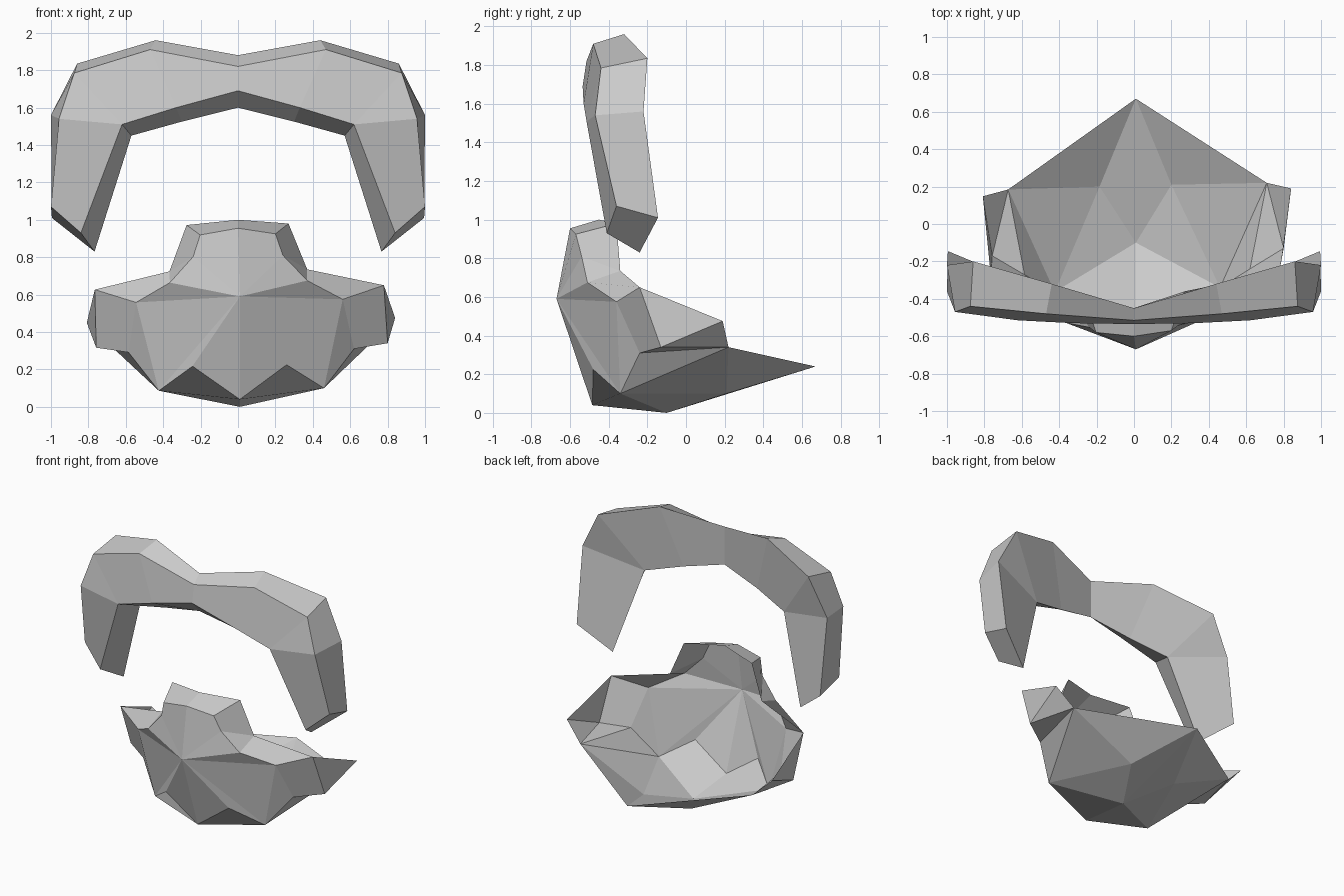
import bpy
import bmesh

if "Cube" in bpy.data.objects:
    bpy.data.objects.remove(bpy.data.objects["Cube"])


def finish(bm, name):
    bmesh.ops.remove_doubles(bm, verts=bm.verts, dist=0.001)
    bmesh.ops.recalc_face_normals(bm, faces=bm.faces)
    me = bpy.data.meshes.new(name)
    bm.to_mesh(me)
    bm.free()
    ob = bpy.data.objects.new(name, me)
    bpy.context.collection.objects.link(ob)
    return ob


# Upper arch: four-sided sections from the middle to the tip of one arm
# order per section: outer front, outer back, inner back, inner front
elbow = [(0.57, -0.33, 1.45), (0.62, -0.515, 1.51)]
sections = [
    [(0, -0.515, 1.82), (0, -0.45, 1.88), (0, -0.45, 1.60), (0, -0.535, 1.69)],
    [(0.47, -0.48, 1.91), (0.44, -0.32, 1.96), (0.30, -0.40, 1.525), (0.33, -0.53, 1.60)],
    [(0.875, -0.44, 1.785), (0.86, -0.20, 1.835)] + elbow,
    [(0.957, -0.47, 1.54), (1.0, -0.22, 1.56)] + elbow,
    [(1.0, -0.36, 1.07), (0.995, -0.145, 1.01), (0.767, -0.24, 0.83), (0.84, -0.41, 0.93)],
]
bm = bmesh.new()
rings = [[bm.verts.new(p) for p in s] for s in sections]
for a, b in zip(rings, rings[1:]):
    for i in range(4):
        j = (i + 1) % 4
        bm.faces.new((a[i], a[j], b[j], b[i]))
bm.faces.new(rings[-1])
arch = finish(bm, "upper_arch")
mirror = arch.modifiers.new("mirror", "MIRROR")
mirror.use_clip = True

# Lower shell: open faceted bowl, centre points then one side's points
centre = {
    "top_back": (0, -0.45, 1.0), "top_front": (0, -0.60, 0.955),
    "nose": (0.01, -0.67, 0.59), "chin": (0.01, -0.485, 0.04),
    "base": (0.01, -0.10, 0.0), "tail": (0.01, 0.67, 0.24),
}
side = {
    "rim": (0.20, -0.57, 0.925), "rim_back": (0.27, -0.36, 0.98),
    "cheek": (0.24, -0.54, 0.81), "neck": (0.37, -0.51, 0.675),
    "neck_back": (0.37, -0.34, 0.735), "shoulder": (0.56, -0.36, 0.575),
    "corner": (0.78, -0.24, 0.65), "wing": (0.84, 0.19, 0.475),
    "wing_low": (0.80, -0.13, 0.34), "notch": (0.62, -0.24, 0.31),
    "rear": (0.71, 0.22, 0.34), "jaw": (0.46, -0.34, 0.10),
    "arch": (0.26, -0.48, 0.225), "under": (0.20, 0.21, 0.10),
}
# Each panel names its corner points
neck_panels = [
    "top_front top_back rim_back rim", "nose top_front rim cheek",
    "nose cheek neck", "rim rim_back neck_back cheek", "cheek neck_back neck",
]
front_panels = [
    "neck neck_back corner shoulder", "nose neck shoulder",
    "nose shoulder jaw", "nose jaw arch", "nose arch chin",
]
wing_panels = [
    "shoulder corner wing_low notch", "shoulder notch jaw",
    "corner wing wing_low", "wing_low wing rear",
    "notch wing_low rear", "jaw notch rear",
]
floor_panels = [
    "chin arch jaw base", "base jaw under", "jaw rear under",
    "under rear tail", "base under tail",
]
bm = bmesh.new()
mid = {k: bm.verts.new(p) for k, p in centre.items()}
for sign in (1, -1):
    verts = dict(mid)
    for k, (x, y, z) in side.items():
        if sign < 0:  # the left half is slightly narrower and lower
            x, y, z = -x * (0.91 + 0.11 * z), y - 0.05 * x, z - 0.03 * x
        verts[k] = bm.verts.new((x, y, z))
    for panel in neck_panels + front_panels + wing_panels + floor_panels:
        bm.faces.new([verts[k] for k in panel.split()])
finish(bm, "lower_shell")
